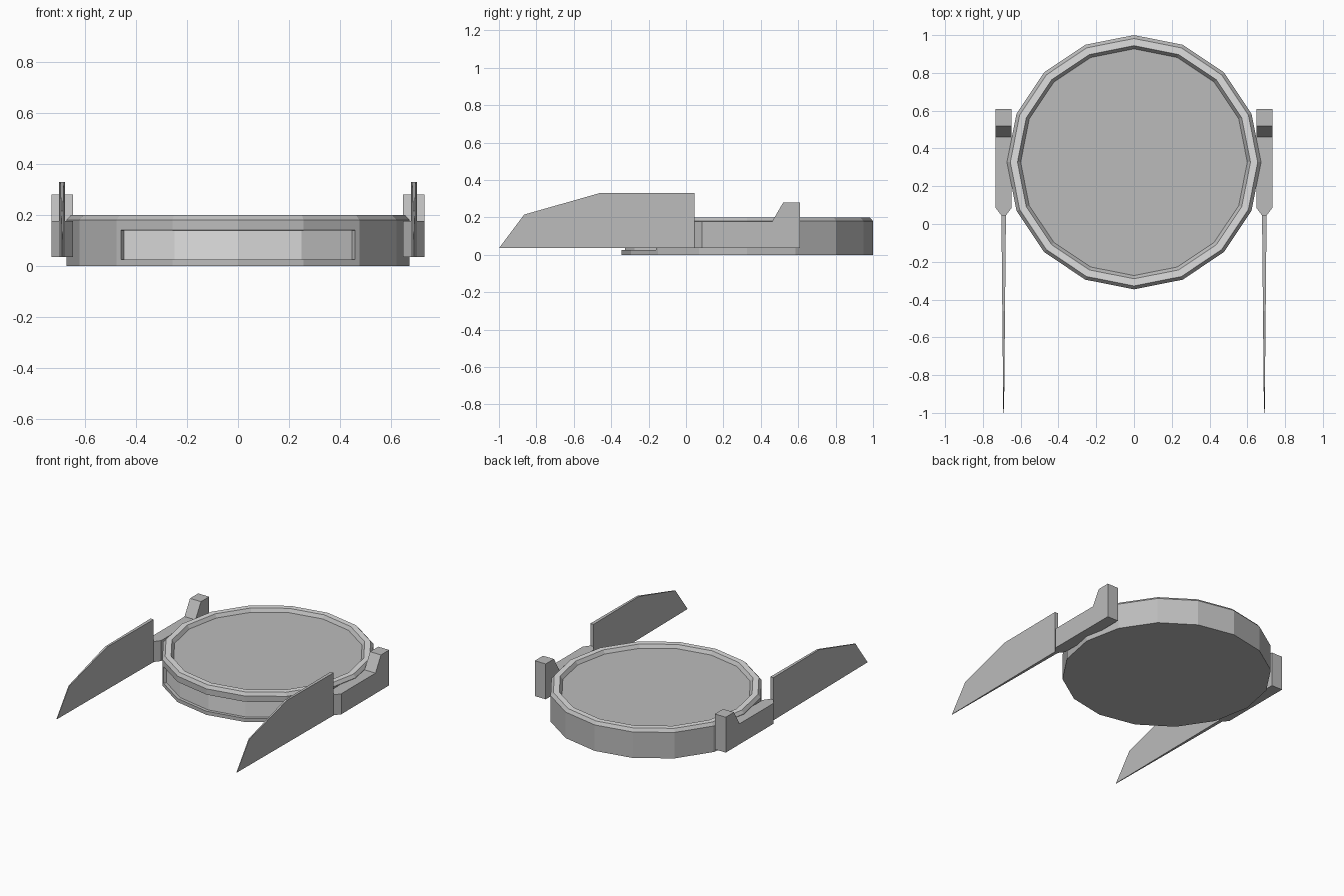
import bpy
import bmesh
from math import cos, sin, tau

cube = bpy.data.objects.get("Cube")
if cube:
    bpy.data.objects.remove(cube, do_unlink=True)


def make_material(name, value):
    mat = bpy.data.materials.new(name)
    mat.use_nodes = True
    colour = (value, value, value, 1)
    mat.diffuse_color = colour
    mat.node_tree.nodes["Principled BSDF"].inputs["Base Color"].default_value = colour
    return mat


MID = make_material("mid grey", 0.5)
LIGHT = make_material("light grey", 0.74)


def finish(bm, name, materials):
    bmesh.ops.recalc_face_normals(bm, faces=bm.faces)
    mesh = bpy.data.meshes.new(name)
    bm.to_mesh(mesh)
    bm.free()
    for mat in materials:
        mesh.materials.append(mat)
    obj = bpy.data.objects.new(name, mesh)
    bpy.context.collection.objects.link(obj)
    return obj


# Round body: a sixteen-sided lathe with a chamfered rim and a sunken top
SIDES, RADIUS, CENTRE_Y = 16, 0.673, 0.327
profile = [(RADIUS, 0), (RADIUS, 0.005), (RADIUS, 0.16), (RADIUS, 0.18),
           (0.655, 0.2), (0.617, 0.2), (0.6, 0.178)]
bm = bmesh.new()
rings = [[bm.verts.new((r * cos(tau * i / SIDES), CENTRE_Y + r * sin(tau * i / SIDES), z))
          for i in range(SIDES)] for r, z in profile]
for level, (low, high) in enumerate(zip(rings, rings[1:])):
    for i in range(SIDES):
        j = (i + 1) % SIDES
        face = bm.faces.new((low[i], low[j], high[j], high[i]))
        if level == 4:                      # flat rim
            face.material_index = 1
bm.faces.new(rings[0])
bm.faces.new(rings[-1])
bmesh.ops.recalc_face_normals(bm, faces=bm.faces)
bm.normal_update()

# Recessed light panel across the four front facets
panel = []
for face in bm.faces:
    c = face.calc_center_median()
    if 0.03 < c.z < 0.15 and c.y < 0 and abs(c.x) < 0.45:
        panel.append(face)
bmesh.ops.inset_region(bm, faces=panel, thickness=0.02, use_even_offset=True)
bm.normal_update()
bmesh.ops.inset_region(bm, faces=panel, thickness=0.001, depth=-0.02, use_even_offset=True)
for face in panel:
    face.material_index = 1
finish(bm, "round_body", [MID, LIGHT])


# Side parts: a side profile given thickness, tapered along y, mirrored
SIDE_X = 0.69


def side_part(name, outline, half_width, cut_y=None):
    bm = bmesh.new()
    left = [bm.verts.new((1, y, z)) for y, z in outline]
    right = [bm.verts.new((-1, y, z)) for y, z in outline]
    bm.faces.new(left)
    bm.faces.new(right[::-1])
    for i in range(len(outline)):
        j = (i + 1) % len(outline)
        bm.faces.new((left[i], right[i], right[j], left[j]))
    if cut_y is not None:
        bmesh.ops.bisect_plane(bm, geom=bm.verts[:] + bm.edges[:] + bm.faces[:],
                               plane_co=(0, cut_y, 0), plane_no=(0, 1, 0))
    for v in bm.verts:
        v.co.x = SIDE_X + v.co.x * half_width(v.co.y)
    obj = finish(bm, name, [MID])
    obj.modifiers.new("Mirror", "MIRROR").use_axis[0] = True
    return obj


# Arms hugging the body, with a raised rear block and a pinched front
side_part("side_arms",
          [(0.045, 0.035), (0.61, 0.035), (0.61, 0.28), (0.52, 0.28),
           (0.46, 0.177), (0.045, 0.177)],
          lambda y: 0.042 if y > 0.08 else 0.012, cut_y=0.085)

# Long blades thinning toward the front tip
side_part("front_blades",
          [(-1, 0.035), (0.045, 0.035), (0.045, 0.33), (-0.46, 0.33), (-0.865, 0.215)],
          lambda y: 0.002 + 0.01 * (y + 1) / 1.045)
